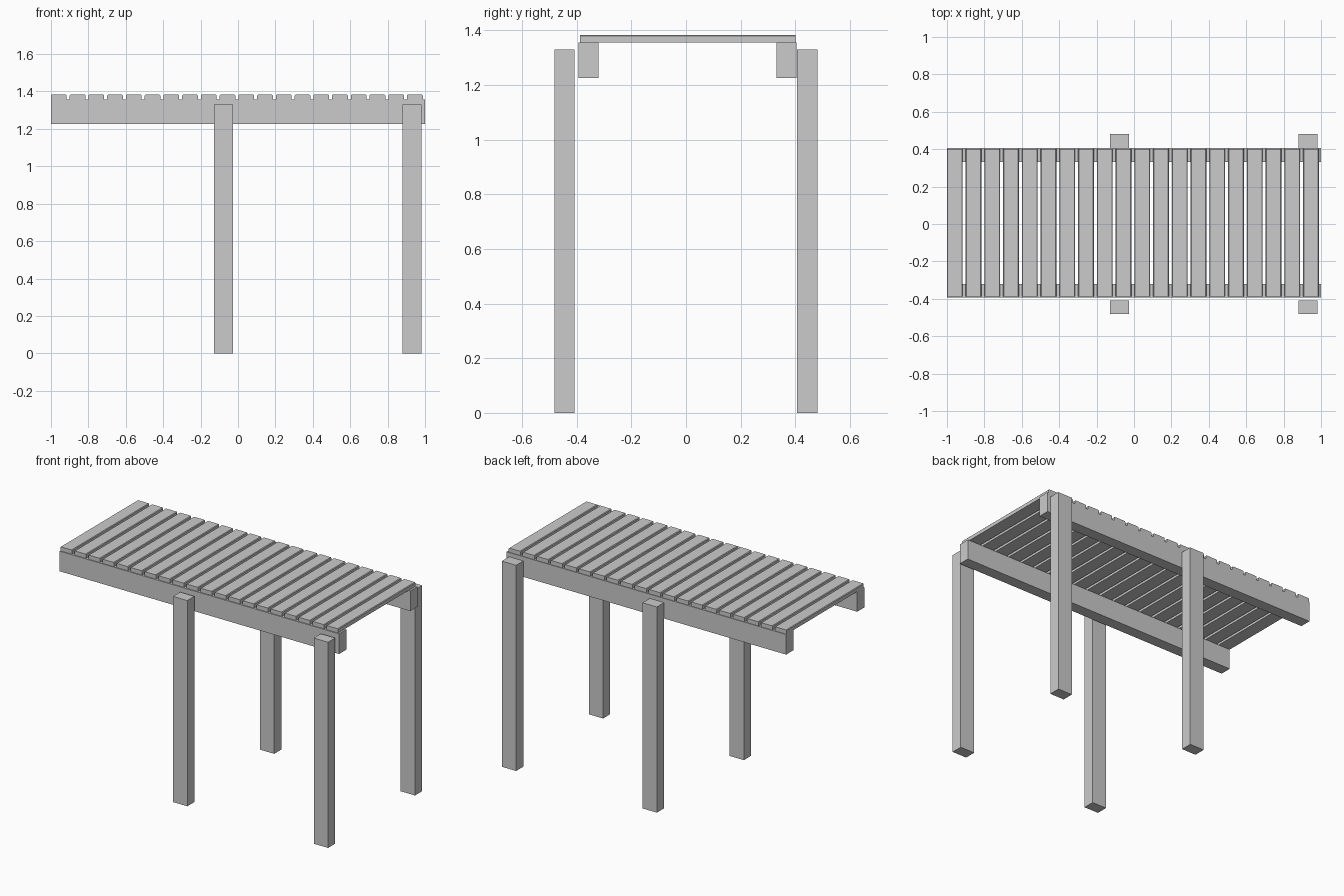
import bpy, bmesh

if "Cube" in bpy.data.objects:
    bpy.data.objects.remove(bpy.data.objects["Cube"])


def box(name, x, y, z, chamfer=0.0):
    """Box from (min, max) ranges, optionally chamfering the long top edges."""
    bm = bmesh.new()
    bmesh.ops.create_cube(bm, size=1)
    for v in bm.verts:
        v.co = [r[0] + (c + 0.5) * (r[1] - r[0]) for c, r in zip(v.co, (x, y, z))]
    if chamfer:
        edges = [e for e in bm.edges
                 if all(v.co.z > z[1] - 1e-5 for v in e.verts)
                 and abs(e.verts[0].co.x - e.verts[1].co.x) < 1e-5]
        bmesh.ops.bevel(bm, geom=edges, offset=chamfer, segments=1, affect='EDGES')
    mesh = bpy.data.meshes.new(name)
    bm.to_mesh(mesh)
    bm.free()
    obj = bpy.data.objects.new(name, mesh)
    bpy.context.collection.objects.link(obj)
    return obj


# Four posts standing outside the beams
for place, x0 in (("middle", -0.128), ("end", 0.879)):
    for side, y in (("front", (-0.481, -0.408)), ("back", (0.407, 0.481))):
        box(f"{side}_{place}_post", (x0, x0 + 0.102), y, (0, 1.33))

# Two long beams under the deck
box("front_beam", (-1, 1), (-0.394, -0.321), (1.226, 1.356))
box("back_beam", (-1, 1), (0.332, 0.405), (1.226, 1.356))

# Deck slats
for i in range(20):
    x0 = -1 + i * 0.1002
    box(f"deck_slat_{i + 1:02d}", (x0, x0 + 0.084), (-0.388, 0.401), (1.356, 1.383), 0.004)
